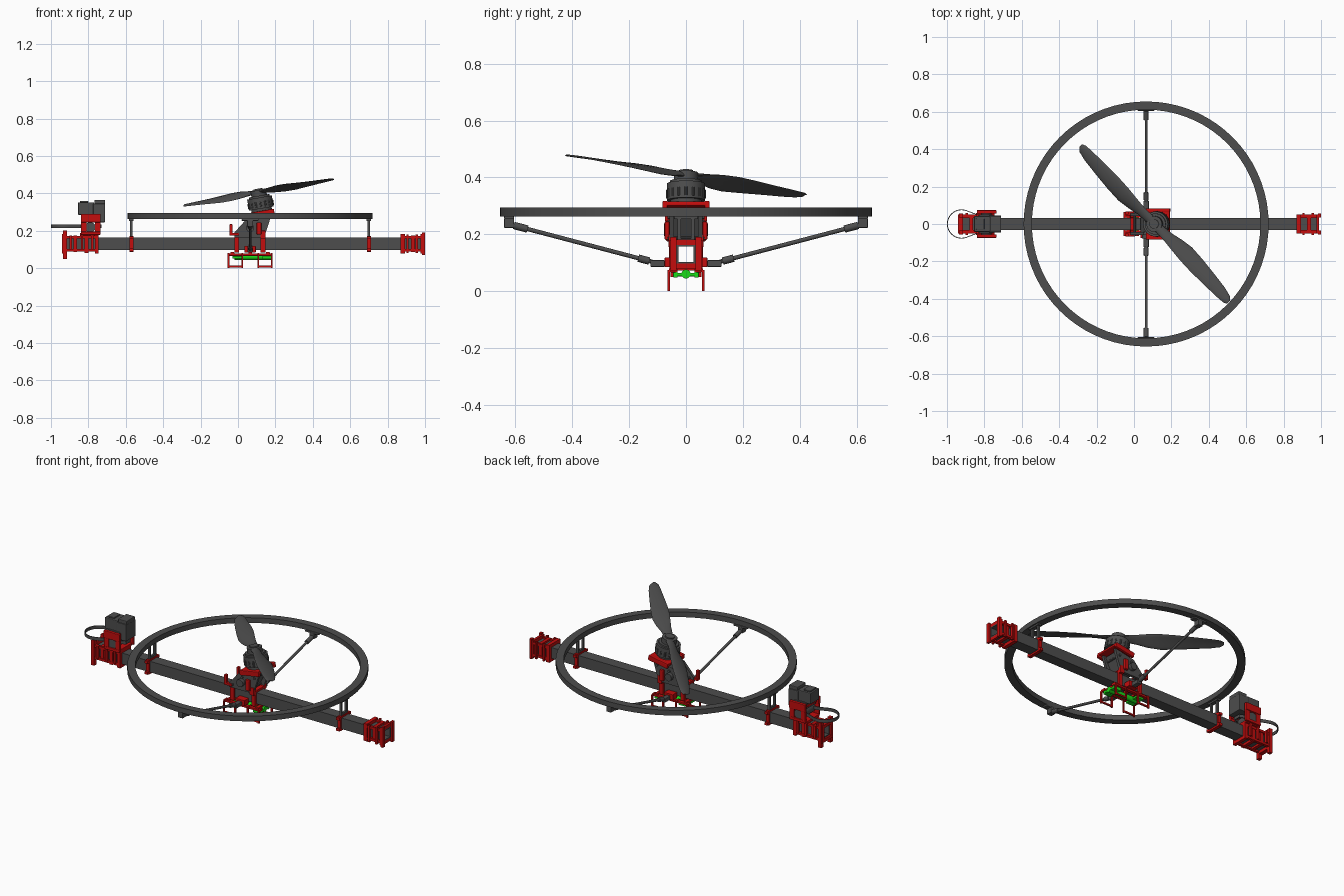
import bpy, bmesh, math
from mathutils import Vector, Matrix

if "Cube" in bpy.data.objects:
    bpy.data.objects.remove(bpy.data.objects["Cube"])

def material(name, c):
    m = bpy.data.materials.new(name)
    m.diffuse_color = (*c, 1)
    m.use_nodes = True
    m.node_tree.nodes["Principled BSDF"].inputs["Base Color"].default_value = m.diffuse_color
    return m

DARK = material("dark_grey", (0.075, 0.075, 0.075))
RED = material("red", (0.55, 0.004, 0.004))
GREEN = material("green", (0.01, 0.7, 0.01))

def finish(name, bm, mat, smooth=False, bevel=0):
    bmesh.ops.recalc_face_normals(bm, faces=bm.faces)
    me = bpy.data.meshes.new(name)
    bm.to_mesh(me)
    bm.free()
    ob = bpy.data.objects.new(name, me)
    bpy.context.collection.objects.link(ob)
    me.materials.append(mat)
    if bevel:
        b = ob.modifiers.new("bevel", 'BEVEL')
        b.width, b.segments = bevel, 2
    if smooth:
        bpy.context.view_layer.objects.active = ob
        ob.select_set(True)
        bpy.ops.object.shade_smooth_by_angle(angle=math.radians(35))
        ob.select_set(False)
    return ob

def boxes(name, specs, mat, bevel=0, matrix=Matrix()):
    """One object from boxes given as (x0, x1, y0, y1, z0, z1)."""
    bm = bmesh.new()
    for x0, x1, y0, y1, z0, z1 in specs:
        m = Matrix.Translation(((x0+x1)/2, (y0+y1)/2, (z0+z1)/2)) @ Matrix.Diagonal((x1-x0, y1-y0, z1-z0, 1))
        bmesh.ops.create_cube(bm, size=1, matrix=matrix @ m)
    return finish(name, bm, mat, False, bevel)

def mirror_y(specs):
    return specs + [(a, b, -d, -c, e, f) for a, b, c, d, e, f in specs]

def rods(name, specs, mat, n=16, matrix=Matrix()):
    """One object from cylinders given as (start, end, radius)."""
    bm = bmesh.new()
    for p, q, r in specs:
        p, q = Vector(p), Vector(q)
        rot = Vector((0, 0, 1)).rotation_difference(q - p).to_matrix().to_4x4()
        bmesh.ops.create_cone(bm, cap_ends=True, segments=n, radius1=r, radius2=r, depth=(q-p).length,
                              matrix=matrix @ Matrix.Translation((p+q)/2) @ rot)
    return finish(name, bm, mat, True)

def plates(name, profile, spans, mat):
    """x-z outline extruded over each y span."""
    bm = bmesh.new()
    for y0, y1 in spans:
        f = bm.faces.new([bm.verts.new((x, y0, z)) for x, z in profile])
        g = bmesh.ops.extrude_face_region(bm, geom=[f])
        bmesh.ops.translate(bm, vec=(0, y1-y0, 0), verts=[v for v in g["geom"] if isinstance(v, bmesh.types.BMVert)])
    return finish(name, bm, mat)

def bridge(bm, loops, closed):
    n = len(loops[0])
    for a, b in zip(loops, loops[1:] + ([loops[0]] if closed else [])):
        for i in range(n):
            bm.faces.new((a[i], a[(i+1) % n], b[(i+1) % n], b[i]))

def band(name, path, half_w, z0, z1, mat):
    """Closed rectangular-section band along (x, y) path points."""
    bm, loops, n = bmesh.new(), [], len(path)
    for i, p in enumerate(path):
        t = (Vector(path[(i+1) % n]) - Vector(path[i-1])).normalized() * half_w
        a, b = (p[0]+t.y, p[1]-t.x), (p[0]-t.y, p[1]+t.x)
        loops.append([bm.verts.new(c) for c in ((*a, z0), (*a, z1), (*b, z1), (*b, z0))])
    bridge(bm, loops, True)
    return finish(name, bm, mat, True)

def collar(x0, x1, inner=0.033, outer=0.045, zc=0.13):
    """Four walls that wrap the square boom."""
    return mirror_y([(x0, x1, inner, outer, zc-outer, zc+outer)]) + [
        (x0, x1, -inner, inner, zc+inner, zc+outer), (x0, x1, -inner, inner, zc-outer, zc-inner)]

# Hollow square boom
boxes("boom", collar(-0.93, 0.99, 0.027, 0.033), DARK)

# Guard ring with posts and boom clamps
CX = 0.065
circle = [(CX + 0.633*math.cos(i*math.tau/72), 0.633*math.sin(i*math.tau/72)) for i in range(72)]
band("guard_ring", circle, 0.022, 0.263, 0.294, DARK)
for side, x in (("left", -0.57), ("right", 0.70)):
    boxes(side + "_ring_post", mirror_y([(x-.007, x+.007, .018, .03, .16, .265)]) + [
        (x-.007, x+.007, -.02, .02, .165, .185), (x-.012, x+.012, -.04, .04, .253, .264)], DARK)
    boxes(side + "_ring_clamp", collar(x-.01, x+.01, .033, .043) + mirror_y([(x-.01, x+.01, .04, .055, .155, .17),
          (x-.01, x+.01, .04, .055, .09, .105)]), RED)

# Diagonal struts with end fittings
for side, s in (("front", -1), ("back", 1)):
    a, b = Vector((CX, s*.10, .098)), Vector((CX, s*.625, .236))
    d = (b-a).normalized()
    rods(side + "_strut", [(a, b, .0075), (a+d*.03, a+d*.07, .013), (b-d*.07, b-d*.02, .013)], DARK, 12)
    ys = sorted((s*.075, s*.125))
    boxes(side + "_strut_root", [(CX-.014, CX+.014, *ys, .085, .109)], DARK, .003)
    ys = sorted((s*.605, s*.64))
    boxes(side + "_ring_bracket", [(CX-.045, CX+.045, *ys, .253, .264), (CX-.016, CX+.016, *ys, .222, .256)], DARK, .003)

# Central clamps and strut sockets around the boom
boxes("centre_clamps", collar(-.02, .005, .033, .047) + collar(.12, .147, .033, .047) + mirror_y([
    (-.045, .005, .045, .068, .175, .188), (-.045, -.03, .05, .068, .175, .235),
    (.12, .147, .045, .062, .155, .20), (.035, .095, .033, .075, .084, .118)]), RED, .002)

# Angled motor mount
outline = [(-.02, .165), (-.02, .19), (.03, .245), (.05, .268), (.18, .293), (.168, .25), (.14, .165)]
plates("motor_mount_sides", outline, [(-.058, -.042), (.042, .058)], DARK)
inner = [(.035, .19), (.06, .265), (.165, .285), (.12, .19)]
plates("motor_mount_core", inner, [(-.042, .042)], DARK)
rods("mount_bolts", [((x, -.065, z), (x, .065, z), .007) for x, z in ((.005, .185), (.12, .185), (.07, .245), (.15, .26))], DARK, 10)
rods("mount_pivots", [((.065, -.078, .215), (.065, .078, .215), .022)], DARK, 20)
boxes("mount_side_straps", mirror_y([(.1, .125, .058, .075, .18, .245)]), RED, .004)

# Tilted motor; local origin at propeller centre
TILT = Matrix.Translation((.11, 0, .405)) @ Matrix.Rotation(math.radians(-10), 4, 'Y')
boxes("motor_plate", [(-.065, .065, -.083, .083, -.118, -.102)] +
      mirror_y([(-.065, .065, .065, .083, -.13, -.1)]), RED, .004, TILT)
rods("motor", [((0, 0, -.102), (0, 0, -.088), .055), ((0, 0, -.088), (0, 0, -.028), .067),
               ((0, 0, -.028), (0, 0, -.018), .056)], DARK, 40, TILT)
rods("motor_ribs", [((.064*math.cos(t), .064*math.sin(t), -.08), (.064*math.cos(t), .064*math.sin(t), -.05), .006)
                    for t in (i*math.tau/16 for i in range(16))], DARK, 8, TILT)
rods("propeller_hub", [((0, 0, -.02), (0, 0, .012), .042), ((0, 0, .01), (0, 0, .02), .025)], DARK, 32, TILT)

# Twisted two-blade propeller: (radius, chord, sweep, twist, thickness)
stations = [(.0, .05, 0, 5, .022), (.05, .052, 0, 15, .02), (.10, .06, .002, 27, .016), (.16, .082, .006, 28, .013),
            (.23, .098, .008, 24, .011), (.32, .094, .004, 19, .009), (.42, .08, 0, 15, .007),
            (.51, .066, -.004, 12, .006), (.56, .05, -.008, 11, .005), (.58, .022, -.012, 10, .004)]
bm = bmesh.new()
for turn in (0, 180):
    frame = TILT @ Matrix.Rotation(math.radians(turn-45), 4, 'Z')
    loops = []
    for r, c, sweep, tw, th in stations:
        place = frame @ Matrix.Translation((r, sweep, 0)) @ Matrix.Rotation(math.radians(-tw), 4, 'X')
        loops.append([bm.verts.new(place @ Vector((0, c/2*math.cos(t), th/2*math.sin(t) + .004*math.sin(t)**2)))
                      for t in (k*math.tau/14 for k in range(14))])
    bridge(bm, loops, False)
    bm.faces.new(loops[0])
    bm.faces.new(loops[-1])
finish("propeller", bm, DARK, True)

# Landing legs: open frames under the boom
legs = []
for x0, x1 in ((-.055, .028), (.103, .185)):
    legs += mirror_y([(x0, x0+.009, .056, .065, 0, .075), (x1-.009, x1, .056, .065, 0, .075),
                      (x0, x1, .056, .065, 0.004, .013), (x0, x0+.009, .03, .06, .068, .08),
                      (x1-.009, x1, .03, .06, .068, .08)])
boxes("landing_legs", legs, RED)
boxes("leg_rails", mirror_y([(-.055, .185, .035, .056, .066, .078)]) + [
    (x, x+.02, -.05, .05, .072, .086) for x in (-.04, .055, .15)], RED, .002)

# Green release unit between the legs
rods("release_barrel", [((-.02, 0, .06), (.18, 0, .06), .016)], GREEN, 24)
boxes("release_bracket", [(-.03, .02, -.045, .045, .052, .064), (.13, .18, -.045, .045, .052, .064)] +
      mirror_y([(.13, .18, .03, .045, .048, .076)]), GREEN, .002)

# Right end clamp: collars, corner rails and end lugs
rails = lambda a, b: mirror_y([(a, b, .033, .05, .158, .172), (a, b, .033, .05, .088, .102)])
boxes("right_end_clamp", collar(.87, .892, .033, .052) + collar(.925, .945, .033, .045) + collar(.975, .99, .033, .052) +
      rails(.87, .99) + mirror_y([(.985, 1.0, .034, .055, .07, .19)]) +
      mirror_y([(x, x+.012, .045, .058, .08, .18) for x in (.9, .95)]), RED)

# Left end clamp with tall end plate
boxes("left_end_clamp", collar(-.94, -.915, .033, .052) + collar(-.88, -.86, .033, .045) + collar(-.82, -.80, .033, .048) +
      collar(-.765, -.745, .033, .052) + rails(-.94, -.745) +
      mirror_y([(-.935, -.915, .034, .055, .05, .20)]) +
      mirror_y([(x, x+.012, .045, .06, .1, .175) for x in (-.9, -.84, -.785)]), RED)

# Actuator on the left end
boxes("actuator_cradle", [(-.845, -.745, -.06, .06, .172, .188), (-.835, -.75, -.05, .05, .262, .274)] + mirror_y([
    (-.84, -.735, .058, .072, .178, .195), (-.84, -.81, .058, .07, .19, .25),
    (-.765, -.735, .058, .07, .19, .25), (-.84, -.735, .055, .074, .245, .29)]), RED, .003)
rods("actuator_drum", [((-.79, -.064, .218), (-.79, .064, .218), .028)], DARK, 24)
boxes("actuator_body", [(-.855, -.77, -.042, .042, .285, .352), (-.775, -.71, -.046, .046, .245, .345),
                        (-.768, -.71, -.04, .04, .34, .365), (-.845, -.80, -.03, .03, .35, .36),
                        (-.83, -.75, -.05, .05, .25, .29)], DARK, .004)

# Teardrop strap loop
arc = [(-.922 + .076*math.cos(math.radians(a)), .076*math.sin(math.radians(a))) for a in range(70, 291, 10)]
strap = arc + [(-.84, -.05), (-.78, -.038), (-.73, -.02), (-.73, .02), (-.78, .038), (-.84, .05)]
band("strap_loop", strap, .002, .214, .233, DARK)
